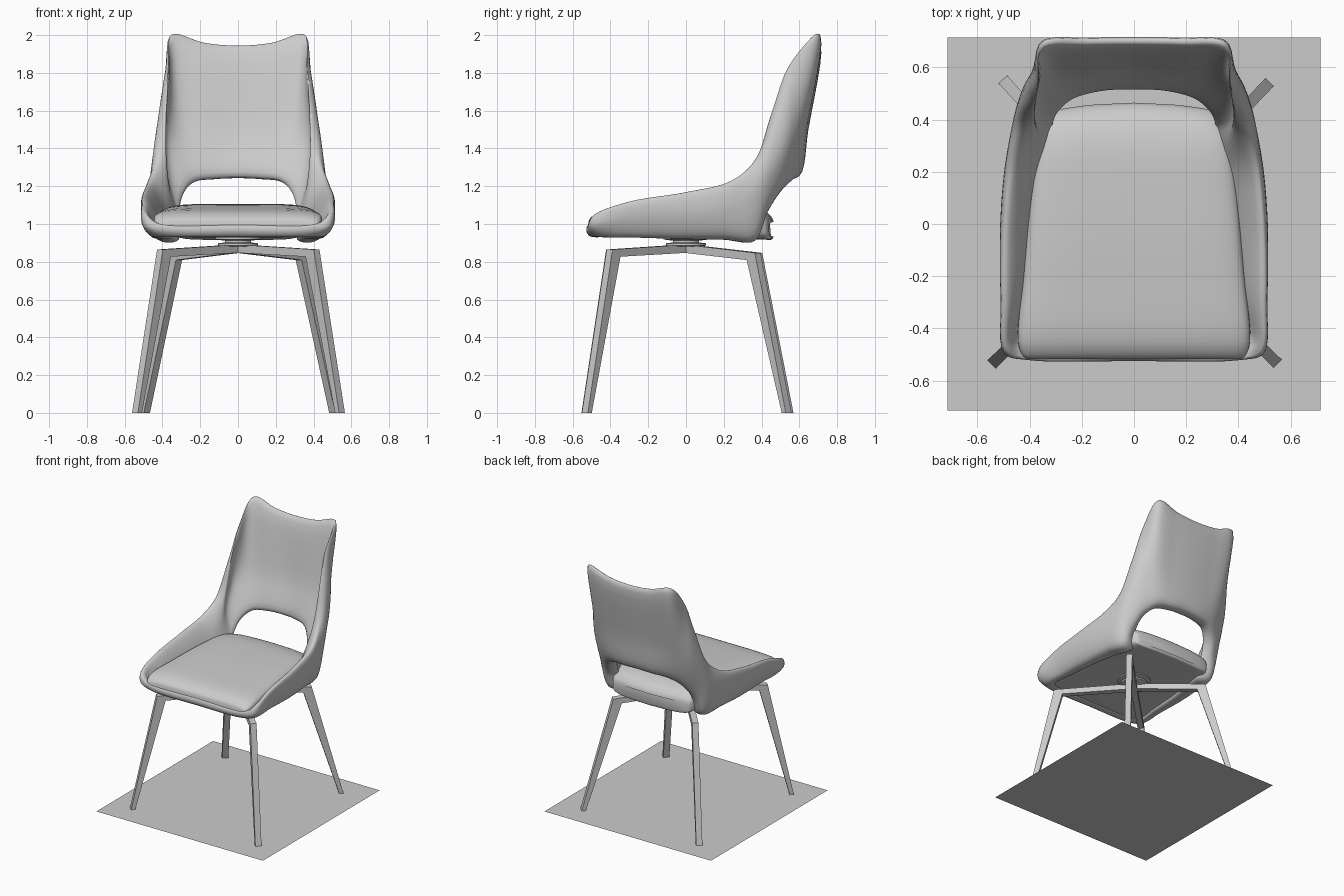
import bpy, bmesh, math
from mathutils import Vector

if "Cube" in bpy.data.objects:
    bpy.data.objects.remove(bpy.data.objects["Cube"])


def make(name, verts, faces, smooth=None):
    me = bpy.data.meshes.new(name)
    me.from_pydata([tuple(v) for v in verts], [], faces)
    bm = bmesh.new()
    bm.from_mesh(me)
    bmesh.ops.recalc_face_normals(bm, faces=bm.faces)
    bm.to_mesh(me)
    bm.free()
    ob = bpy.data.objects.new(name, me)
    bpy.context.collection.objects.link(ob)
    if smooth:
        me.shade_smooth()
        me.set_sharp_from_angle(angle=math.radians(smooth))
    return ob


def segment(p, n):
    """n points of the centripetal spline between p[1] and p[2]."""
    t = [0.0]
    for a, b in zip(p, p[1:]):
        t.append(t[-1] + max((b - a).length, 1e-6) ** 0.5)
    mix = lambda a, b, ta, tb, s: a + (b - a) * ((s - ta) / (tb - ta))
    out = []
    for k in range(n):
        s = t[1] + (t[2] - t[1]) * k / n
        a = [mix(p[i], p[i + 1], t[i], t[i + 1], s) for i in range(3)]
        b = [mix(a[i], a[i + 1], t[i], t[i + 2], s) for i in range(2)]
        out.append(mix(b[0], b[1], t[1], t[2], s))
    return out


def closed_spline(pts, n):
    m = len(pts)
    return [q for i in range(m)
            for q in segment([pts[(i + k - 1) % m] for k in range(4)], n)]


def open_spline(pts, n):
    p = [2 * pts[0] - pts[1]] + pts + [2 * pts[-1] - pts[-2]]
    return [q for i in range(len(pts) - 1) for q in segment(p[i:i + 4], n)] + [pts[-1]]


def ring_faces(rings, m, closed):
    return [(i * m + j, i * m + (j + 1) % m,
             (i + 1) % rings * m + (j + 1) % m, (i + 1) % rings * m + j)
            for i in range(rings if closed else rings - 1) for j in range(m)]


# Shell stations, front centre round the right wing to the back centre:
# lower edge, outer middle, rim, thickness low, thickness middle, inward angle
STATIONS = [
    (0, -.505, .935, 0, -.525, .965, 0, -.518, .995, .06, .06, 90),
    (.38, -.495, .935, .40, -.52, .965, .42, -.515, 1.0, .06, .06, 95),
    (.45, -.45, .935, .495, -.495, .99, .492, -.485, 1.05, .06, .07, 135),
    (.455, -.25, .935, .505, -.28, 1.03, .505, -.30, 1.115, .06, .08, 180),
    (.455, 0, .93, .51, -.01, 1.05, .50, 0, 1.165, .08, .11, 180),
    (.44, .20, .93, .495, .20, 1.07, .475, .24, 1.225, .10, .12, 185),
    (.41, .37, .925, .475, .34, 1.15, .435, .37, 1.34, .10, .12, 190),
    (.37, .43, 1.06, .445, .46, 1.30, .405, .47, 1.60, .07, .08, 215),
    (.32, .50, 1.17, .395, .56, 1.45, .38, .56, 1.83, .07, .06, 240),
    (.24, .565, 1.235, .30, .625, 1.50, .35, .70, 2.0, .08, .06, 260),
    (.12, .595, 1.25, .15, .642, 1.50, .18, .71, 1.955, .08, .06, 270),
    (0, .60, 1.255, 0, .648, 1.50, 0, .712, 1.94, .08, .055, 270),
]
sections = []
for s in STATIONS:
    low, mid, rim = Vector(s[0:3]), Vector(s[3:6]), Vector(s[6:9])
    a = math.radians(s[11])
    n = Vector((math.cos(a), math.sin(a), 0))
    if s[0] == 0:
        n.x = 0
    sections.append([low, mid, rim, rim + n * .022, mid + n * s[10], low + n * s[9]])
mirrored = [[Vector((-p.x, p.y, p.z)) for p in sec] for sec in sections[-2:0:-1]]
sections += mirrored
rows = [closed_spline([sec[r] for sec in sections], 6) for r in range(6)]
rings = [closed_spline([row[i] for row in rows], 6) for i in range(len(rows[0]))]
m = len(rings[0])
make("shell", [p for r in rings for p in r], ring_faces(len(rings), m, True), 60)

# Seat cushion: rounded sections from front to rear (y, half width, bottom, top)
SEAT = [(-.518, .40, .96, 1.0), (-.508, .425, .945, 1.03), (-.45, .445, .935, 1.065),
        (-.2, .425, .93, 1.092), (.1, .40, .925, 1.105), (.3, .375, .92, 1.10),
        (.39, .35, .917, 1.07), (.425, .33, .918, 1.035), (.435, .31, .935, 1.01)]
path = open_spline([Vector(s).to_4d() if len(s) == 3 else Vector(s) for s in SEAT], 5)
verts, M = [], 48
for y, w, zb, zt in path:
    for j in range(M):
        a = 2 * math.pi * j / M
        c, s = math.cos(a), math.sin(a)
        x = math.copysign(abs(c) ** .35, c)
        z = math.copysign(abs(s) ** .45, s)
        bow = .03 * max(0, (y - .1) / .335) * (1 - x * x)
        verts.append((w * x, y + bow, (zb + zt) / 2 + (zt - zb) / 2 * z))
faces = ring_faces(len(path), M, False)
faces += [tuple(range(M)), tuple(range(len(verts) - M, len(verts)))]
make("seat_cushion", verts, faces, 50)

# Swivel: turned profile (radius, z)
PROFILE = [(0, .94), (.12, .94), (.12, .918), (.07, .912), (.07, .902),
           (.105, .898), (.105, .886), (.08, .88), (0, .88)]
N = 32
verts = [(r * math.cos(2 * math.pi * j / N), r * math.sin(2 * math.pi * j / N), z)
         for r, z in PROFILE[1:-1] for j in range(N)]
faces = ring_faces(len(PROFILE) - 2, N, False)
faces += [tuple(range(N)), tuple(range(len(verts) - N, len(verts)))]
make("swivel", verts, faces, 30)


# Legs: bent flat bars, arm from the swivel to the knee, then down to the floor
def leg(name, angle, knee, knee_z, foot):
    prof = [(0, .892), (knee, knee_z), (foot, 0), (foot - .03, 0),
            (knee - .06, knee_z - .038), (0, .848)]
    a = math.radians(angle)
    d, s = Vector((math.cos(a), math.sin(a), 0)), Vector((-math.sin(a), math.cos(a), 0))
    v = [d * r + s * e + Vector((0, 0, z)) for e in (-.022, .022) for r, z in prof]
    k = len(prof)
    f = [(i, (i + 1) % k, k + (i + 1) % k, k + i) for i in range(k)]
    make(name, v, f + [tuple(range(k)), tuple(range(k, 2 * k))])


leg("front_right_leg", -44.2, .58, .865, .768)
leg("front_left_leg", 224.6, .58, .865, .766)
leg("rear_right_leg", 46.3, .525, .847, .752)
leg("rear_left_leg", 132.2, .525, .847, .748)

# Flat sheet under the feet
h = .715
make("floor_sheet", [(-h, -h, 0), (h, -h, 0), (h, h, 0), (-h, h, 0)], [(0, 1, 2, 3)])
